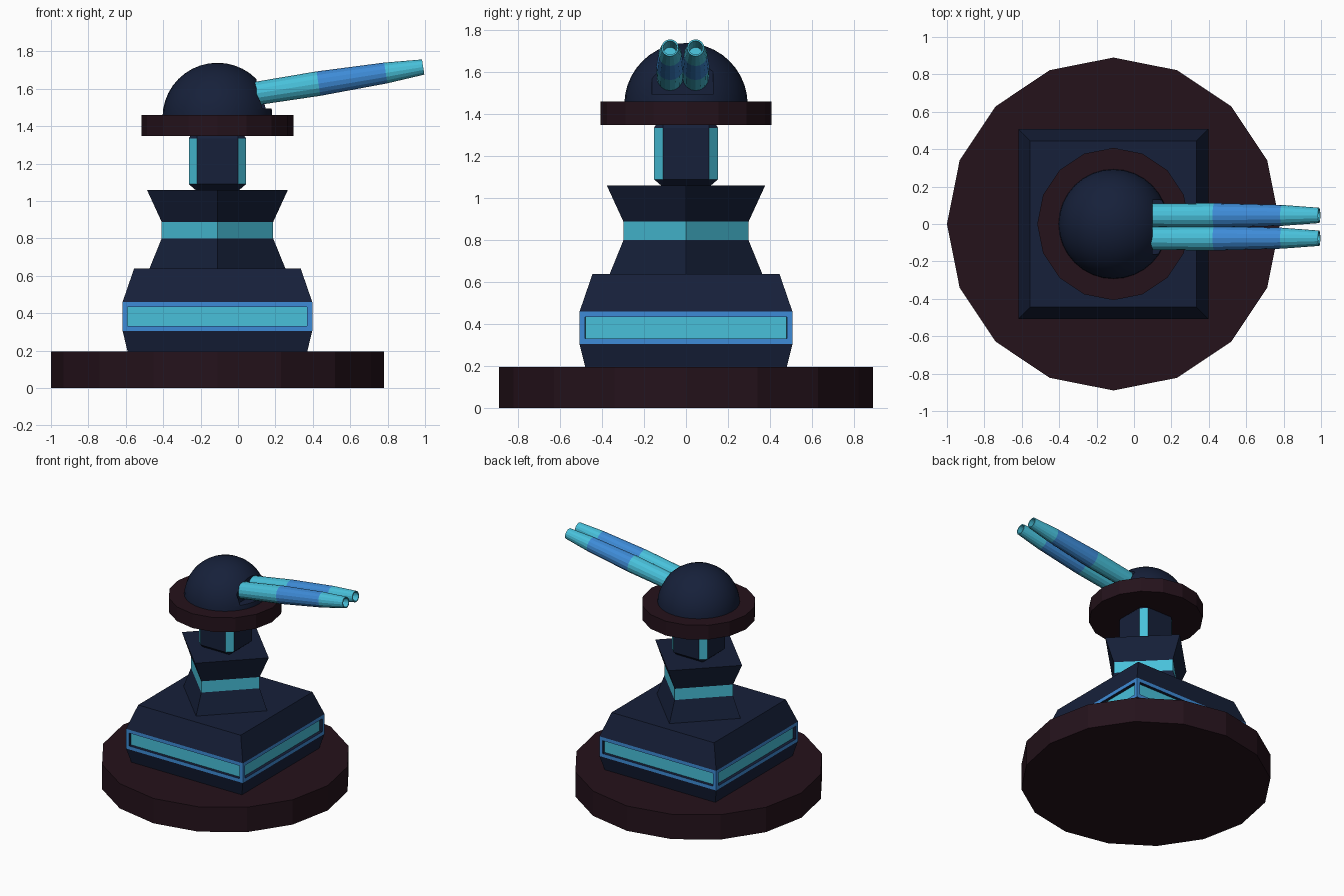
import bpy, bmesh
from math import sin, cos, pi, radians, sqrt
from mathutils import Matrix, Vector

if "Cube" in bpy.data.objects:
    bpy.data.objects.remove(bpy.data.objects["Cube"])

CX = -0.11  # x of the tower axis


def material(name, rgb):
    m = bpy.data.materials.new(name)
    m.diffuse_color = (*rgb, 1)
    m.use_nodes = True
    m.node_tree.nodes["Principled BSDF"].inputs["Base Color"].default_value = m.diffuse_color
    return m


PLUM = material("plum", (0.018, 0.006, 0.011))
NAVY = material("navy", (0.008, 0.0145, 0.042))
TEAL = material("teal", (0.065, 0.53, 0.70))
BLUE = material("blue", (0.048, 0.26, 0.68))


def finish(name, bm, mats, loc):
    bmesh.ops.recalc_face_normals(bm, faces=bm.faces)
    mesh = bpy.data.meshes.new(name)
    bm.to_mesh(mesh)
    bm.free()
    for m in mats:
        mesh.materials.append(m)
    ob = bpy.data.objects.new(name, mesh)
    ob.location = loc
    bpy.context.collection.objects.link(ob)
    return ob


def ngon(r, z, n, phase=0.0):
    return [Vector((r * cos(2 * pi * i / n + phase), r * sin(2 * pi * i / n + phase), z))
            for i in range(n)]


def chamfered_square(h, c, z):
    pts = [(h, -c), (h, c), (c, h), (-c, h), (-h, c), (-h, -c), (-c, -h), (c, -h)]
    return [Vector((x, y, z)) for x, y in pts]


def loft(rings, slot=lambda level, side: 0):
    """Skin stacked rings, cap both ends, pick a material slot per face."""
    bm = bmesh.new()
    vs = [[bm.verts.new(p) for p in ring] for ring in rings]
    n = len(rings[0])
    for k in range(len(vs) - 1):
        for i in range(n):
            j = (i + 1) % n
            f = bm.faces.new((vs[k][i], vs[k][j], vs[k + 1][j], vs[k + 1][i]))
            f.material_index = slot(k, i)
    bm.faces.new(vs[0][::-1])
    bm.faces.new(vs[-1])
    return bm


# Round plates
for name, r, z0, z1 in (("base_plate", 0.89, 0, 0.195), ("turret_plate", 0.407, 1.348, 1.46)):
    finish(name, loft([ngon(r, z0, 16), ngon(r, z1, 16)]), [PLUM], (CX, 0, 0))

# Square lower body with a recessed light panel on each side
body = [(0.48, 0.195), (0.507, 0.305), (0.507, 0.46), (0.445, 0.64)]
bm = loft([ngon(h * sqrt(2), z, 4, pi / 4) for h, z in body], lambda k, i: int(k == 1))
bmesh.ops.recalc_face_normals(bm, faces=bm.faces)
band = [f for f in bm.faces if f.material_index == 1]
bmesh.ops.inset_individual(bm, faces=band, thickness=0.038)
for f in band:
    axis = 1 if abs(f.normal.x) > 0.5 else 0
    for v in f.verts:
        v.co[axis] = 0.48 if v.co[axis] > 0 else -0.48
walls = bmesh.ops.inset_individual(bm, faces=band, thickness=0.0001, depth=-0.025)["faces"]
for f in walls:
    f.material_index = 0
for f in band:
    f.material_index = 2
finish("lower_body", bm, [NAVY, BLUE, TEAL], (CX, 0, 0))

# Diamond-turned waist with a light band
waist = [(0.363, 0.64), (0.298, 0.80), (0.298, 0.888), (0.377, 1.06)]
finish("waist", loft([ngon(r, z, 4) for r, z in waist], lambda k, i: int(k == 1)),
       [NAVY, TEAL], (CX, 0, 0))

# Neck column with light strips on its chamfered corners
neck = [(0.118, 0.11, 1.06), (0.153, 0.11, 1.09), (0.153, 0.11, 1.335), (0.143, 0.11, 1.35)]
finish("neck", loft([chamfered_square(*p) for p in neck],
                    lambda k, i: int(k == 1 and i % 2 == 1)), [NAVY, TEAL], (CX, 0, 0))

# Dome, cut flat at the plate
bm = bmesh.new()
bmesh.ops.create_uvsphere(bm, u_segments=32, v_segments=20, radius=0.294)
cut = bmesh.ops.bisect_plane(bm, geom=bm.verts[:] + bm.edges[:] + bm.faces[:],
                             plane_co=(0, 0, 0.013), plane_no=(0, 0, 1), clear_inner=True)
bmesh.ops.holes_fill(bm, edges=[e for e in bm.edges if e.is_boundary])
dome = finish("dome", bm, [NAVY], (CX, 0, 1.445))

# Gun slot in the dome
bm = bmesh.new()
bmesh.ops.create_cube(bm, size=1, matrix=Matrix.Diagonal((0.3, 0.29, 0.185, 1)))
cutter = finish("slot_cutter", bm, [NAVY], (0.25, -0.016, 1.5875))
cutter.hide_render = True
mod = dome.modifiers.new("slot", "BOOLEAN")
mod.operation = "DIFFERENCE"
mod.solver = "EXACT"
mod.object = cutter
bpy.context.view_layer.objects.active = dome
dome.select_set(True)
bpy.ops.object.modifier_apply(modifier=mod.name)
bpy.data.objects.remove(cutter)
bpy.ops.object.shade_smooth_by_angle(angle=radians(30))

# Twin barrels: (x along gun, radius), last two rings form the bore
barrel = [(0.06, 0.062), (0.43, 0.066), (0.79, 0.056), (0.99, 0.041), (0.99, 0.033), (0.80, 0.033)]
tilt = radians(9)
turn = Matrix.Rotation(pi / 2 - tilt, 4, "Y")
for name, y in (("barrel_left", 0.046), ("barrel_right", -0.076)):
    bm = loft([ngon(r, (x - 0.06) / cos(tilt), 16) for x, r in barrel],
              lambda k, i: int(k == 1))
    bm.transform(turn)
    finish(name, bm, [TEAL, BLUE], (0.06, y, 1.569))
